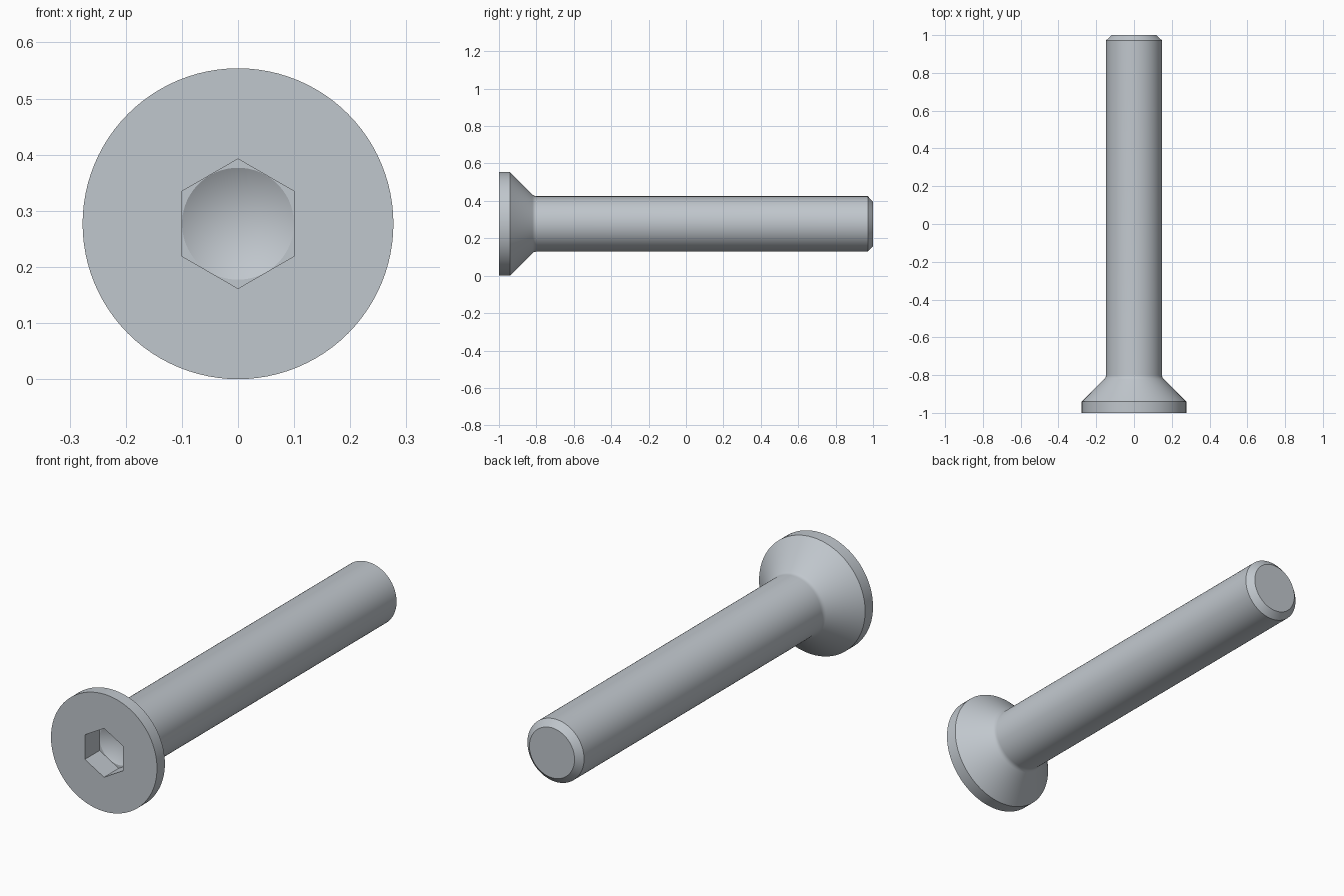
import bpy, bmesh, math

cube = bpy.data.objects.get("Cube")
if cube:
    bpy.data.objects.remove(cube, do_unlink=True)

SEGMENTS = 96          # multiple of six, so hexagon corners land on vertices
HEAD_R = 0.277
SHAFT_R = 0.148
SOCKET_R = 0.1         # centre to flat of the hexagon


def circle(r):
    return lambda a: r


def hexagon(r):
    # Corners point straight up and down
    step = math.pi / 3
    return lambda a: r / math.cos((a % step) - step / 2)


def add_ring(bm, y, radius):
    ring = []
    for i in range(SEGMENTS):
        a = 2 * math.pi * i / SEGMENTS
        r = radius(a)
        ring.append(bm.verts.new((r * math.sin(a), y, HEAD_R + r * math.cos(a))))
    return ring


# Cross-sections from the socket floor, out over the head, down to the tip
sections = [
    (-0.89, circle(SOCKET_R * 0.997)),   # drill cone edge
    (-0.89, hexagon(SOCKET_R)),          # socket floor
    (-1.0, hexagon(SOCKET_R)),           # socket mouth
    (-1.0, circle(HEAD_R)),              # head face
    (-0.941, circle(HEAD_R)),            # head rim
    (-0.821, circle(0.157)),             # countersunk cone
    (-0.814, circle(0.1515)),            # neck fillet
    (-0.807, circle(0.149)),
    (-0.799, circle(SHAFT_R)),           # shaft
    (0.972, circle(SHAFT_R)),
    (1.0, circle(0.118)),                # chamfered tip
]

bm = bmesh.new()
rings = [add_ring(bm, y, radius) for y, radius in sections]
apex = bm.verts.new((0, -0.832, HEAD_R))
for i in range(SEGMENTS):
    j = (i + 1) % SEGMENTS
    bm.faces.new((apex, rings[0][i], rings[0][j]))
    for a, b in zip(rings, rings[1:]):
        bm.faces.new((a[i], b[i], b[j], a[j]))
bm.faces.new(rings[-1])
bmesh.ops.recalc_face_normals(bm, faces=bm.faces)

mesh = bpy.data.meshes.new("countersunk_screw")
bm.to_mesh(mesh)
bm.free()
screw = bpy.data.objects.new("countersunk_screw", mesh)
bpy.context.collection.objects.link(screw)

# Plain steel
steel = bpy.data.materials.new("steel_grey")
steel.use_nodes = True
colour = (0.53, 0.57, 0.61, 1)
steel.diffuse_color = colour
steel.node_tree.nodes["Principled BSDF"].inputs["Base Color"].default_value = colour
mesh.materials.append(steel)

# Smooth round surfaces, crisp machined edges
bpy.ops.object.select_all(action="DESELECT")
screw.select_set(True)
bpy.context.view_layer.objects.active = screw
bpy.ops.object.shade_smooth_by_angle(angle=math.radians(25))
